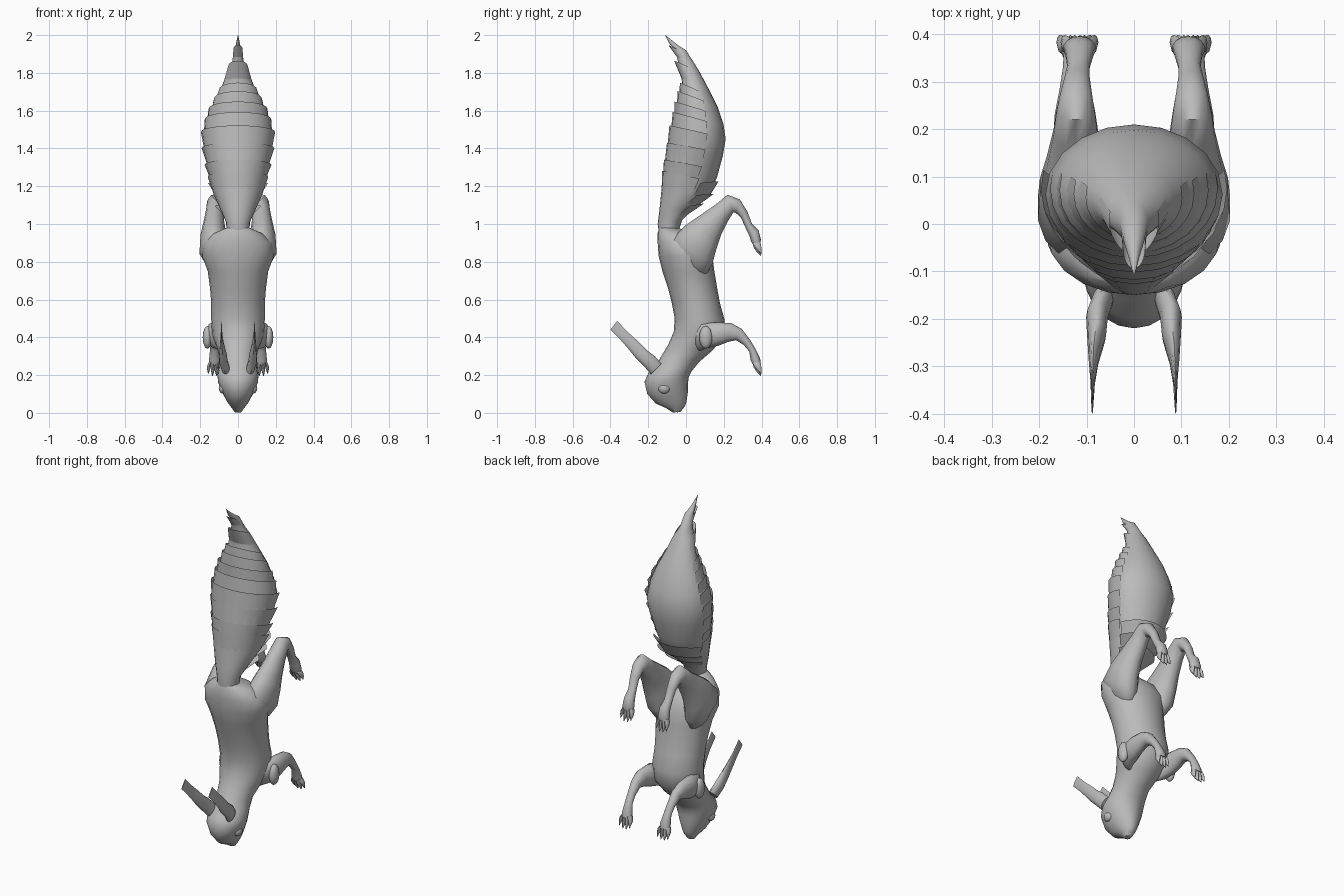
import bpy, bmesh, math
from mathutils import Vector

fur = bpy.data.materials.new("grey_fur")
fur.diffuse_color = (0.5, 0.5, 0.5, 1)


def finish(name, bm, closed=True):
    if closed:
        bmesh.ops.recalc_face_normals(bm, faces=bm.faces[:])
    me = bpy.data.meshes.new(name)
    bm.to_mesh(me)
    bm.free()
    me.materials.append(fur)
    ob = bpy.data.objects.new(name, me)
    bpy.context.collection.objects.link(ob)
    bpy.ops.object.select_all(action='DESELECT')
    ob.select_set(True)
    bpy.context.view_layer.objects.active = ob
    bpy.ops.object.shade_smooth_by_angle(angle=math.radians(50))
    return ob


def ring_point(sec, t, xc=0, grow=1):
    # a section is front (y, z), back (y, z) and half width in x
    y0, z0, y1, z1, w = sec[:5]
    c, s = math.cos(t) * grow, math.sin(t) * grow
    return Vector((xc + w * s, (y0 + y1) / 2 + (y0 - y1) / 2 * c,
                   (z0 + z1) / 2 + (z0 - z1) / 2 * c))


def loft(name, sections, n=16, side=1):
    bm = bmesh.new()
    rings = []
    for sec in sections:
        xc = side * sec[5] if len(sec) > 5 else 0
        rings.append([bm.verts.new(ring_point(sec, 2 * math.pi * i / n, xc)) for i in range(n)])
    for a, b in zip(rings, rings[1:]):
        for i in range(n):
            j = (i + 1) % n
            bm.faces.new((a[i], a[j], b[j], b[i]))
    bm.faces.new(rings[0])
    bm.faces.new(rings[-1])
    return finish(name, bm)


def ball(name, loc, radii):
    bm = bmesh.new()
    bmesh.ops.create_uvsphere(bm, u_segments=12, v_segments=8, radius=1)
    for v in bm.verts:
        v.co = Vector(loc) + Vector([a * b for a, b in zip(v.co, radii)])
    return finish(name, bm)


# Head, neck and trunk in one skin, nose at the bottom
loft("body", [
    (-0.07, 0.002, -0.03, 0.006, 0.018), (-0.105, 0.025, -0.005, 0.035, 0.036),
    (-0.16, 0.05, 0.003, 0.06, 0.055), (-0.205, 0.10, 0.01, 0.11, 0.082),
    (-0.22, 0.165, 0.01, 0.155, 0.105), (-0.20, 0.21, 0.015, 0.19, 0.109),
    (-0.16, 0.25, 0.03, 0.22, 0.102), (-0.125, 0.31, 0.07, 0.27, 0.095),
    (-0.095, 0.36, 0.14, 0.33, 0.11), (-0.065, 0.43, 0.195, 0.40, 0.137),
    (-0.06, 0.50, 0.205, 0.49, 0.142), (-0.075, 0.58, 0.18, 0.58, 0.142),
    (-0.095, 0.66, 0.165, 0.66, 0.148), (-0.125, 0.75, 0.15, 0.75, 0.16),
    (-0.145, 0.83, 0.14, 0.83, 0.19), (-0.15, 0.90, 0.10, 0.90, 0.182),
    (-0.15, 0.955, 0.04, 0.95, 0.125), (-0.14, 0.985, -0.03, 0.975, 0.06)], 20)
ball("nose", (0, -0.045, 0.02), (0.02, 0.026, 0.017))

# Bushy tail core
tail = [
    (-0.14, 0.93, -0.05, 0.93, 0.06), (-0.15, 1.0, -0.02, 1.02, 0.063),
    (-0.14, 1.08, 0.04, 1.08, 0.095), (-0.13, 1.18, 0.12, 1.14, 0.13),
    (-0.12, 1.28, 0.165, 1.25, 0.152), (-0.105, 1.38, 0.195, 1.36, 0.178),
    (-0.085, 1.48, 0.21, 1.45, 0.187), (-0.06, 1.57, 0.198, 1.53, 0.163),
    (-0.04, 1.66, 0.168, 1.62, 0.127), (-0.02, 1.74, 0.128, 1.70, 0.088),
    (-0.03, 1.82, 0.075, 1.80, 0.056), (-0.045, 1.87, 0.045, 1.85, 0.03),
    (-0.06, 1.93, 0.0, 1.92, 0.022), (-0.085, 1.95, -0.04, 1.945, 0.012),
    (-0.111, 2.0, -0.109, 2.0, 0.001)]
loft("tail", tail, 20)


def tail_at(z):
    for a, b in zip(tail, tail[1:]):
        if z <= b[1]:
            f = (z - a[1]) / (b[1] - a[1])
            return [p + (q - p) * f for p, q in zip(a, b)]
    return tail[-1]


def fur_layer(name, z, height, grow, centre, arc):
    # open cup around part of the tail, flaring toward its upper rim
    bm = bmesh.new()
    lo, hi, n = tail_at(z - height), tail_at(z), 14
    rows = []
    for i in range(n + 1):
        u = 2 * i / n - 1
        t = centre + u * math.radians(arc)
        top = ring_point(hi, t, 0, grow + 0.04 * abs(u) ** 6)
        top.z -= 0.02 * u * u
        rows.append((bm.verts.new(ring_point(lo, t, 0, 0.995)), bm.verts.new(top)))
    for a, b in zip(rows, rows[1:]):
        bm.faces.new((a[0], b[0], b[1], a[1]))
    finish(name, bm, False)


# Overlapping fur layers: a long stack in front, a short one below the back
for k, (z, height, grow) in enumerate([
        (1.28, 0.10, 1.04), (1.34, 0.09, 1.04), (1.43, 0.11, 1.04), (1.52, 0.11, 1.10),
        (1.59, 0.09, 1.12), (1.645, 0.08, 1.16), (1.70, 0.08, 1.16), (1.745, 0.07, 1.16),
        (1.86, 0.09, 1.45), (1.945, 0.06, 1.6)]):
    fur_layer("tail_fur_layer_%d" % (k + 1), z, height, grow, 0, 108)
for k, (z, height, grow) in enumerate([(1.13, 0.09, 1.14), (1.20, 0.08, 1.14), (1.26, 0.08, 1.12)]):
    fur_layer("tail_underfur_%d" % (k + 1), z, height, grow, math.pi, 68)

foot_heights = {"hind": 0.905, "front": 0.27}
for side, label in ((1, "left"), (-1, "right")):
    # Thigh, knee, shin and foot
    loft("hind_leg_" + label, [
        (-0.02, 0.76, 0.05, 0.72, 0.03, 0.085), (-0.07, 0.84, 0.11, 0.735, 0.06, 0.105),
        (-0.075, 0.92, 0.14, 0.79, 0.082, 0.123),
        (0.0, 0.995, 0.16, 0.865, 0.07, 0.13), (0.08, 1.05, 0.185, 0.94, 0.057, 0.128),
        (0.16, 1.105, 0.225, 1.02, 0.048, 0.123), (0.22, 1.155, 0.25, 1.06, 0.042, 0.123),
        (0.285, 1.13, 0.262, 1.06, 0.034, 0.122), (0.325, 1.065, 0.29, 1.035, 0.027, 0.12),
        (0.35, 1.0, 0.315, 0.98, 0.024, 0.117), (0.385, 0.965, 0.335, 0.94, 0.03, 0.115),
        (0.396, 0.92, 0.345, 0.905, 0.035, 0.115), (0.395, 0.895, 0.36, 0.885, 0.03, 0.115)],
        14, side)
    # Shoulder, forearm and hand
    loft("front_leg_" + label, [
        (0.0, 0.43, 0.06, 0.32, 0.04, 0.065), (0.08, 0.475, 0.10, 0.34, 0.05, 0.115),
        (0.16, 0.48, 0.17, 0.355, 0.043, 0.13), (0.24, 0.475, 0.22, 0.375, 0.036, 0.132),
        (0.295, 0.445, 0.265, 0.385, 0.028, 0.13), (0.34, 0.385, 0.305, 0.36, 0.023, 0.128),
        (0.37, 0.335, 0.335, 0.325, 0.023, 0.126), (0.392, 0.29, 0.343, 0.275, 0.03, 0.124),
        (0.396, 0.26, 0.358, 0.25, 0.03, 0.124)], 14, side)
    ball("elbow_" + label, (side * 0.162, 0.105, 0.40), (0.025, 0.035, 0.06))

    # Four clawed toes on each foot
    for leg, z in foot_heights.items():
        xc = 0.115 if leg == "hind" else 0.124
        for i in range(4):
            d = (i - 1.5) * 0.0165
            drop = 0.0 if i in (1, 2) else 0.012
            loft("%s_toe_%s_%d" % (leg, label, i + 1), [
                (0.392, z, 0.352, z - 0.005, 0.010, xc + d * 0.8),
                (0.398, z - 0.03 + drop, 0.358, z - 0.028 + drop, 0.011, xc + d * 1.1),
                (0.399, z - 0.05 + drop, 0.368, z - 0.045 + drop, 0.009, xc + d * 1.25),
                (0.398, z - 0.075 + drop, 0.392, z - 0.072 + drop, 0.002, xc + d * 1.35)],
                8, side)

    # Tall thin ear, narrow at the root
    loft("ear_" + label, [
        (-0.185, 0.205, -0.13, 0.26, 0.022, 0.065), (-0.225, 0.25, -0.165, 0.30, 0.023, 0.078),
        (-0.265, 0.29, -0.205, 0.33, 0.020, 0.079),
        (-0.31, 0.345, -0.255, 0.38, 0.011, 0.085), (-0.35, 0.39, -0.305, 0.425, 0.005, 0.087),
        (-0.40, 0.44, -0.365, 0.487, 0.002, 0.088)], 12, side)
    ball("eye_" + label, (side * 0.08, -0.115, 0.13), (0.022, 0.032, 0.028))
